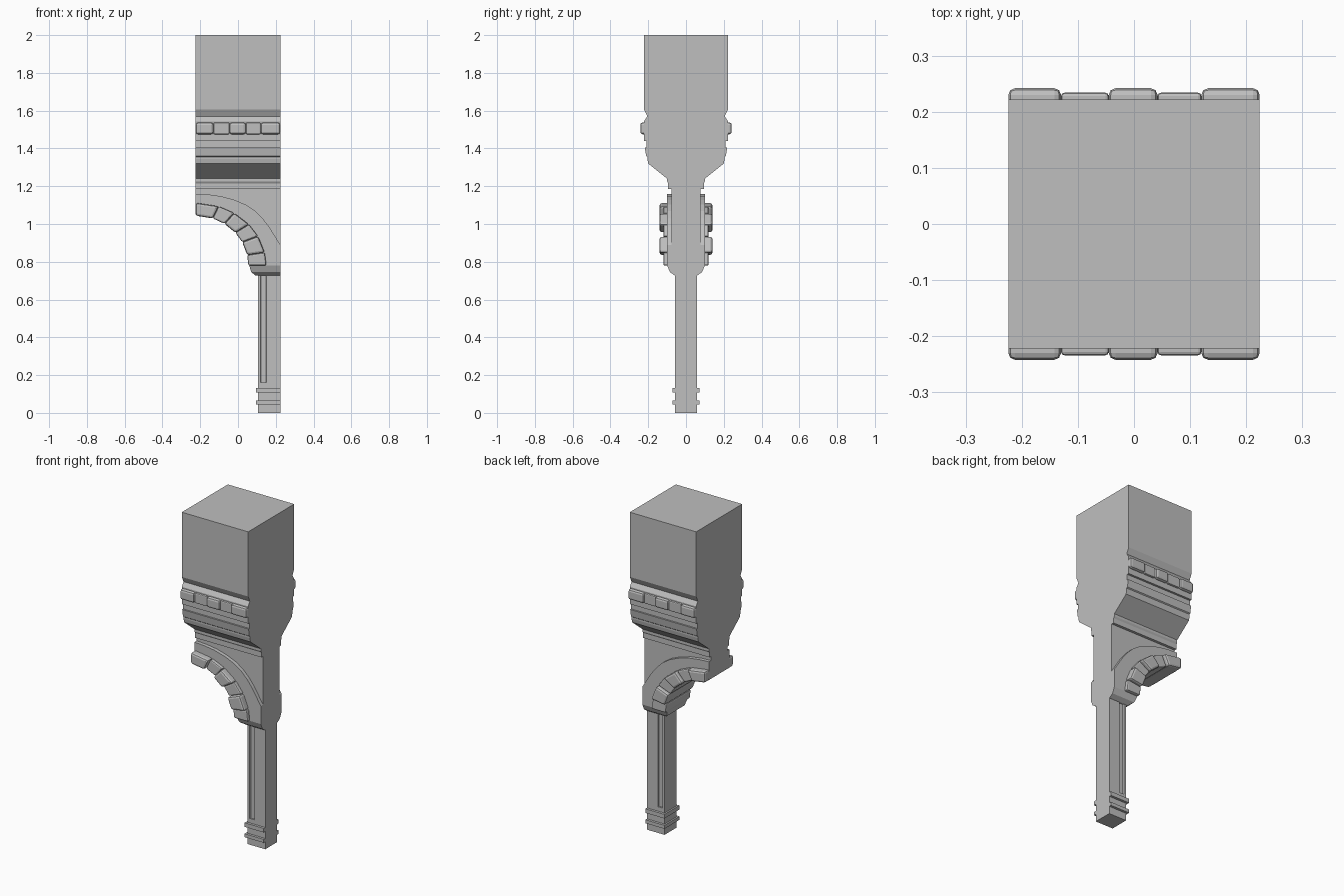
import bpy, bmesh
from math import cos, sin, radians
from mathutils import Vector

cube = bpy.data.objects.get("Cube")
if cube:
    bpy.data.objects.remove(cube, do_unlink=True)

stone = bpy.data.materials.new("grey stone")
stone.use_nodes = True
GREY = (0.52, 0.52, 0.52, 1)
stone.diffuse_color = GREY
stone.node_tree.nodes["Principled BSDF"].inputs["Base Color"].default_value = GREY

W = 0.224      # half width of the whole module


def finish(name, bm, bevel=0):
    bmesh.ops.recalc_face_normals(bm, faces=bm.faces)
    mesh = bpy.data.meshes.new(name)
    bm.to_mesh(mesh)
    bm.free()
    mesh.materials.append(stone)
    obj = bpy.data.objects.new(name, mesh)
    bpy.context.collection.objects.link(obj)
    if bevel:
        mod = obj.modifiers.new("soft edges", "BEVEL")
        mod.width = bevel
        mod.segments = 2
        mod.limit_method = 'ANGLE'
        mod.angle_limit = radians(40)
    return obj


def prism(name, outline, axis, low, high, bevel=0):
    """Extrude a 2D outline along an axis; the outline uses the other two axes in order."""
    bm = bmesh.new()
    verts = []
    for a, b in outline:
        co = [a, b]
        co.insert(axis, low)
        verts.append(bm.verts.new(co))
    face = bm.faces.new(verts)
    moved = bmesh.ops.extrude_face_region(bm, geom=[face])["geom"]
    step = Vector((0, 0, 0))
    step[axis] = high - low
    bmesh.ops.translate(bm, vec=step, verts=[g for g in moved if isinstance(g, bmesh.types.BMVert)])
    return finish(name, bm, bevel)


def box(name, x0, x1, y, z0, z1, bevel=0):
    return prism(name, [(x0, z0), (x1, z0), (x1, z1), (x0, z1)], 1, -y, y, bevel)


# Upper block and moulded cornice, one mirrored profile run across the width
half = [(0.222, 2), (0.222, 1.605), (0.205, 1.57), (0.222, 1.545), (0.222, 1.44),
        (0.209, 1.44), (0.209, 1.405), (0.218, 1.405), (0.211, 1.36), (0.205, 1.355),
        (0.205, 1.345), (0.2, 1.32), (0.1, 1.24), (0.1, 1.225), (0.094, 1.215),
        (0.094, 1.185), (0.078, 1.185)]
prism("block_and_cornice", half + [(-y, z) for y, z in reversed(half)], 0, -W, W)

# Dentil course: proud blocks alternating with shallower ones
cuts = [-W, -0.13, -0.045, 0.042, 0.12, W]
for i, (x0, x1) in enumerate(zip(cuts, cuts[1:])):
    proud = i % 2 == 0
    box("dentil_%d" % (i + 1), x0, x1, 0.242 if proud else 0.234, 1.475, 1.537,
        0.012 if proud else 0.006)

# Arch, elliptical about its springing centre
CZ = 0.78


def arc(rx, rz, start, end, steps):
    points = []
    for i in range(steps + 1):
        t = radians(start + (end - start) * i / steps)
        points.append((-W + rx * cos(t), CZ + rz * sin(t)))
    return points


intrados = arc(0.284, 0.269, 0, 90, 12)
extrados = [(-W, 1.16), (-0.16, 1.157), (-0.09, 1.147), (-0.02, 1.128), (0.04, 1.103),
            (0.09, 1.07), (0.13, 1.03), (0.165, 0.985), (W, 0.89)]
prism("arch_face", intrados + extrados + [(W, CZ)], 1, -0.1, 0.1)
prism("spandrel_panel", intrados + [(-W, 1.2), (W, 1.2), (W, CZ)], 1, -0.078, 0.078)

# Voussoirs, proud and shallow by turns, from the springing to the crown
angles = [0, 12, 28, 41, 57, 71, 90]
for i, (a0, a1) in enumerate(zip(angles, angles[1:])):
    proud = i % 2 == 1
    outline = arc(0.279, 0.264, a0, a1, 1) + arc(0.374, 0.332, a1, a0, 1)
    prism("voussoir_%d" % (i + 1), outline, 1, *((-0.14, 0.14) if proud else (-0.12, 0.12)),
          bevel=0.012 if proud else 0.008)

# Corbel tapering from the arch down to the post
bm = bmesh.new()
rings = []
for x, y, z in [(0.092, 0.06, 0.728), (0.07, 0.085, 0.745), (0.06, 0.1, 0.78)]:
    rings.append([bm.verts.new(c) for c in ((x, -y, z), (W, -y, z), (W, y, z), (x, y, z))])
bm.faces.new(rings[0])
bm.faces.new(rings[-1])
for low, high in zip(rings, rings[1:]):
    for k in range(4):
        n = (k + 1) % 4
        bm.faces.new((low[k], low[n], high[n], high[k]))
finish("corbel", bm)

# Post with a sunk strip on front and back, plain foot and two bands
side = [(W, 0.057), (0.15, 0.057), (0.147, 0.049), (0.122, 0.049), (0.119, 0.057), (0.105, 0.057)]
prism("post_shaft", side + [(x, -y) for x, y in reversed(side)], 2, 0.16, 0.735)
box("post_foot", 0.105, W, 0.057, 0, 0.16)
for i, (z0, z1) in enumerate([(0.045, 0.066), (0.108, 0.133)]):
    box("post_band_%d" % (i + 1), 0.095, W, 0.072, z0, z1)
